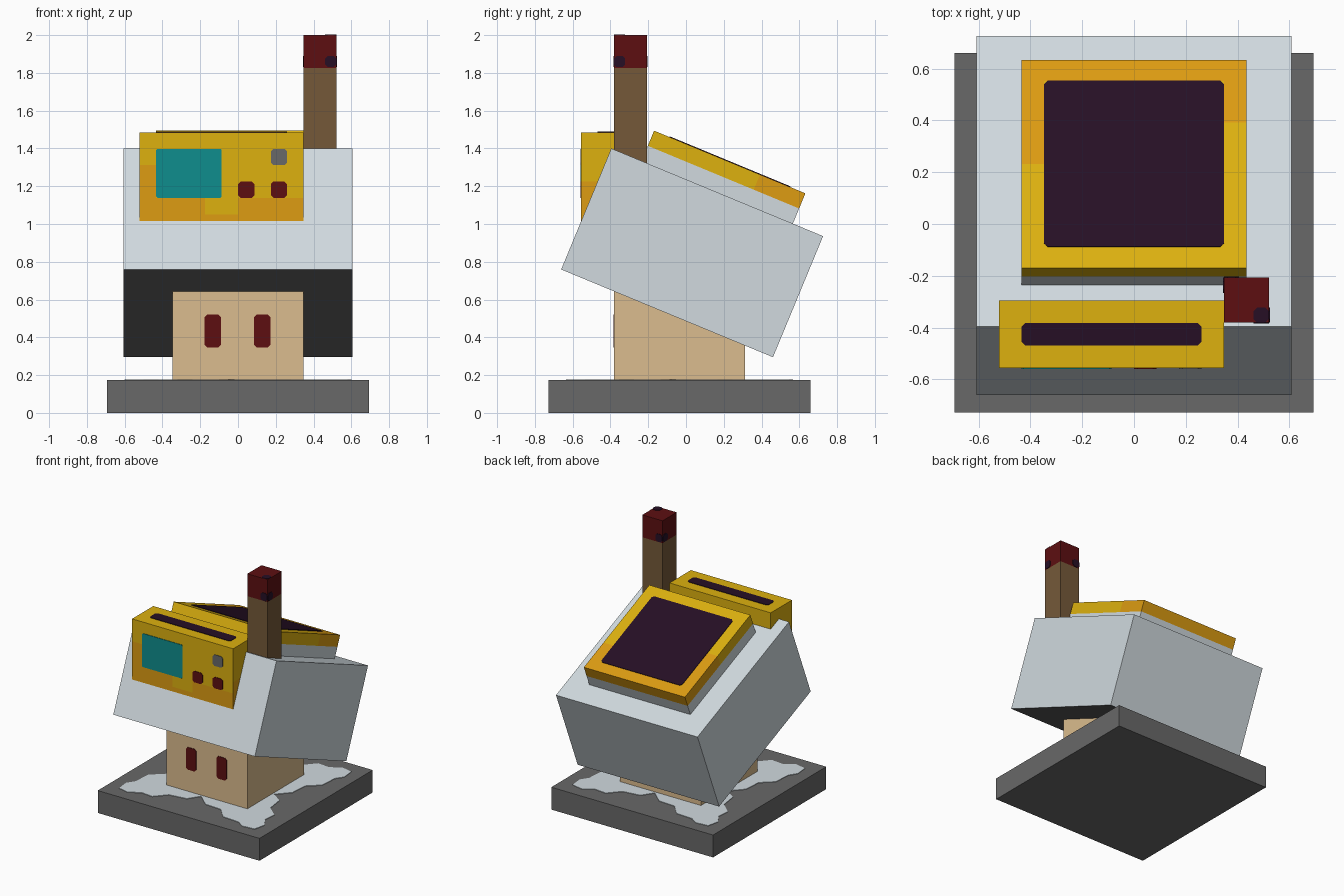
import bpy, bmesh, math
from mathutils import Matrix, Vector

cube = bpy.data.objects.get("Cube")
if cube:
    bpy.data.objects.remove(cube, do_unlink=True)

U = 0.0867       # one modelling unit
YC = -0.034      # centre of base and house in y


def material(name, rgb):
    lin = [((c / 255 + 0.055) / 1.055) ** 2.4 if c > 10 else c / 255 / 12.92 for c in rgb]
    m = bpy.data.materials.new(name)
    m.use_nodes = True
    m.diffuse_color = (*lin, 1)
    m.node_tree.nodes["Principled BSDF"].inputs["Base Color"].default_value = (*lin, 1)
    return m


SNOW = material("pale snow", (209, 218, 223))
STONE = material("stone grey", (104, 104, 104))
TAN = material("tan wall", (219, 188, 142))
YELLOW = material("yellow", (221, 177, 15))
ORANGE = material("orange", (221, 156, 18))
PURPLE = material("dark purple", (38, 15, 37))
RED = material("dark red", (93, 15, 17))
BROWN = material("brown", (117, 89, 57))
TEAL = material("teal", (15, 141, 141))


def finish(name, bm, mats, matrix):
    bmesh.ops.recalc_face_normals(bm, faces=bm.faces)
    bm.transform(matrix)
    mesh = bpy.data.meshes.new(name)
    bm.to_mesh(mesh)
    bm.free()
    for m in mats:
        mesh.materials.append(m)
    ob = bpy.data.objects.new(name, mesh)
    bpy.context.collection.objects.link(ob)
    return ob


def box(name, lo, hi, mats, cuts=(), rule=None, matrix=Matrix()):
    """Box from corner to corner, cut along axis planes and coloured by a rule."""
    lo, hi = Vector(lo), Vector(hi)
    bm = bmesh.new()
    bmesh.ops.create_cube(bm, size=1)
    bm.transform(Matrix.Translation((lo + hi) / 2) @ Matrix.Diagonal((*(hi - lo), 1)))
    for axis, value in cuts:
        normal = [float(i == axis) for i in range(3)]
        bmesh.ops.bisect_plane(bm, geom=bm.verts[:] + bm.edges[:] + bm.faces[:],
                               plane_co=[n * value for n in normal], plane_no=normal)
    if rule:
        bm.normal_update()
        for f in bm.faces:
            f.material_index = rule(f.calc_center_median(), f.normal)
    return finish(name, bm, mats, matrix)


def outline(name, points, mat, matrix, depth=0.004):
    """Thin plate from a flat outline."""
    bm = bmesh.new()
    face = bm.faces.new([bm.verts.new((x, y, 0)) for x, y in points])
    new = bmesh.ops.extrude_face_region(bm, geom=[face])["geom"]
    bmesh.ops.translate(bm, vec=(0, 0, depth),
                        verts=[v for v in new if isinstance(v, bmesh.types.BMVert)])
    return finish(name, bm, [mat], matrix)


def plate(name, centre, w, h, mat, turn=None, parent=Matrix(), c=0.014):
    """Plate with clipped corners; turn 0 faces front, None faces up."""
    pts = []
    for sx, sy in ((1, 1), (-1, 1), (-1, -1), (1, -1)):
        pair = [(sx * w / 2, sy * (h / 2 - c)), (sx * (w / 2 - c), sy * h / 2)]
        pts += pair if sx * sy > 0 else pair[::-1]
    rot = Matrix()
    if turn is not None:
        rot = Matrix.Rotation(math.radians(turn), 4, 'Z') @ Matrix.Rotation(math.pi / 2, 4, 'X')
    return outline(name, pts, mat, parent @ Matrix.Translation(centre) @ rot)


# Base slab with an uneven snow patch
box("base_slab", (-8 * U, YC - 8 * U, 0), (8 * U, YC + 8 * U, 2 * U), [STONE])
quarter = [(0.36, -0.04), (0.45, 0.06), (0.46, 0.2), (0.55, 0.28), (0.56, 0.42), (0.6, 0.48),
           (0.59, 0.58), (0.5, 0.6), (0.42, 0.55), (0.32, 0.56), (0.24, 0.47), (0.1, 0.45)]
snow = []
for k in range(4):
    ca, sa = round(math.cos(k * math.pi / 2)), round(math.sin(k * math.pi / 2))
    snow += [(ca * x - sa * y, sa * x + ca * y) for x, y in quarter]
outline("snow_patch", snow, SNOW, Matrix.Translation((0, YC, 2 * U)))

# Lower house block with two slit windows
box("house", (-4 * U, YC - 4 * U, 2 * U), (4 * U, YC + 4 * U, 10 * U), [TAN])
for side, x in (("right", -0.134), ("left", 0.128)):
    plate(side + "_window", (x, YC - 4 * U, 5 * U), U, 2 * U, RED, 0)

# Large tilted body with a grey underside
tilt = Matrix.Translation((0, 0.0325, 0.8475)) @ Matrix.Rotation(math.radians(-22.5), 4, 'X')
box("tilted_body", (-7 * U, -7 * U, -4 * U), (7 * U, 7 * U, 4 * U), [SNOW, STONE],
    rule=lambda c, n: int(n.z < -0.5), matrix=tilt)


# Raised roof panel: pale lower half, yellow frame turning orange to the rear
def panel_colour(c, n):
    if c.z < 5 * U:
        return 0
    if n.y > 0.5 or c.y > 4 * U or c.y > 2 * U and c.x > 0:
        return 2
    return 2 if c.y > 0 and c.x < -4 * U else 1


box("roof_panel", (-5 * U, -5 * U, 3.9 * U), (5 * U, 5 * U, 6 * U), [SNOW, YELLOW, ORANGE],
    [(2, 5 * U), (1, 0), (1, 2 * U), (1, 4 * U), (0, -4 * U), (0, 4 * U)], panel_colour, tilt)
plate("roof_screen", (0, 0, 6 * U), 8 * U, 8 * U, PURPLE, parent=tilt)

# Control box: column and row positions counted from its upper right corner
FRONT, TOP = -0.555, 1.485


def col(i):
    return (i - 6) * U


def row(j):
    return TOP - j * U


def control_colour(c, n):
    if abs(n.z) > 0.5 or n.y > 0.5:
        return 0
    if abs(n.x) > 0.5:
        return int(c.z < row(3))
    if c.x < col(1):
        return int(c.z < row(2))
    return int(c.z < row(4) and not (col(4) < c.x < col(6) and c.z > row(5)))


box("control_box", (col(0), FRONT, row(6)), (col(10), FRONT + 3 * U, TOP), [YELLOW, ORANGE],
    [(0, col(i)) for i in (1, 4, 6)] + [(2, row(j)) for j in (2, 3, 4, 5)], control_colour)
plate("control_screen", (col(3), FRONT, row(2.5)), 4 * U, 3 * U, TEAL, 0, c=0.007)
plate("grey_button", (col(8.5), FRONT, row(1.5)), U, U, STONE, 0)
for name, i in (("inner", 6.5), ("outer", 8.5)):
    plate(name + "_red_button", (col(i), FRONT, row(3.5)), U, U, RED, 0)
plate("top_slot", (col(5), FRONT + 1.5 * U, TOP), 8 * U, U, PURPLE)

# Chimney with a red tip and dark marks at two corners
cx, cy = 5 * U, YC - 3 * U
box("chimney", (4 * U, cy - U, 0.96), (6 * U, cy + U, 2), [BROWN, RED], [(2, 2 - 2 * U)],
    lambda c, n: int(c.z > 2 - 2 * U))
for turn in range(0, 360, 90):
    spin = Matrix.Translation((cx, cy, 0)) @ Matrix.Rotation(math.radians(turn), 4, 'Z')
    # marks meet in pairs around the front left and back right corners
    x = 0.66 * U if turn % 180 == 0 else -0.66 * U
    plate("chimney_mark", (x, -U, 1.86), 0.68 * U, 0.06, PURPLE, 0, spin)
plate("chimney_top_mark", (cx + 0.66 * U, cy - 0.66 * U, 2), 0.68 * U, 0.68 * U, PURPLE)
